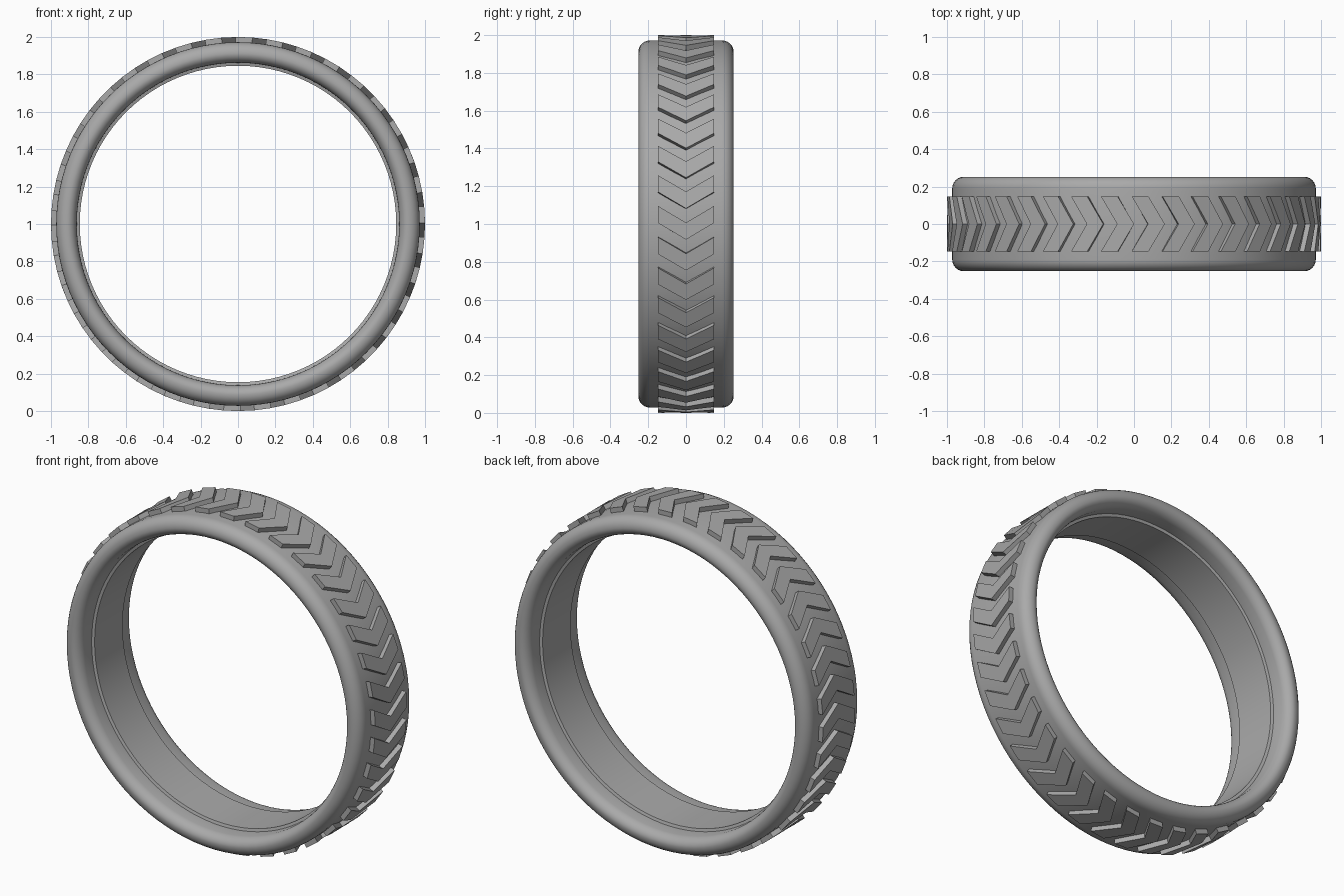
import bpy, bmesh, math
from mathutils import Vector

cube = bpy.data.objects.get("Cube")
if cube:
    bpy.data.objects.remove(cube, do_unlink=True)

rubber = bpy.data.materials.new("grey rubber")
rubber.use_nodes = True
rubber.diffuse_color = (0.4, 0.4, 0.4, 1)
rubber.node_tree.nodes["Principled BSDF"].inputs["Base Color"].default_value = (0.4, 0.4, 0.4, 1)

CENTRE_Z = 1.0
BODY_R = 0.972
TREAD_R = 1.0
SEGMENTS = 96


def ring_point(angle, radius, y):
    """Point on the wheel; the angle runs clockwise from the top."""
    return Vector((radius * math.sin(angle), y, CENTRE_Z + radius * math.cos(angle)))


def finish(bm, name, smooth_angle):
    bmesh.ops.recalc_face_normals(bm, faces=bm.faces)
    mesh = bpy.data.meshes.new(name)
    bm.to_mesh(mesh)
    bm.free()
    mesh.materials.append(rubber)
    obj = bpy.data.objects.new(name, mesh)
    bpy.context.collection.objects.link(obj)
    bpy.ops.object.select_all(action='DESELECT')
    obj.select_set(True)
    bpy.context.view_layer.objects.active = obj
    bpy.ops.object.shade_smooth_by_angle(angle=math.radians(smooth_angle))
    return obj


# Tyre body: half of the cross-section as (y, radius), mirrored and revolved
def arc(cy, cr, ry, rr, start, end, steps):
    angles = [math.radians(start + (end - start) * i / steps) for i in range(steps + 1)]
    return [(cy + ry * math.cos(a), cr + rr * math.sin(a)) for a in angles]


half = [(0.0, BODY_R)]
half += arc(0.19, 0.912, 0.062, 0.06, 90, 0, 6)
half += arc(0.19, 0.912, 0.062, 0.05, -12, -80, 5)
half += [(0.135, 0.862), (0.13, 0.846), (0.0, 0.846)]
profile = half + [(-y, r) for y, r in reversed(half[1:-1])]

bm = bmesh.new()
rings = [[bm.verts.new(ring_point(math.tau * s / SEGMENTS, r, y)) for y, r in profile]
         for s in range(SEGMENTS)]
count = len(profile)
for s in range(SEGMENTS):
    here, after = rings[s], rings[(s + 1) % SEGMENTS]
    for i in range(count):
        j = (i + 1) % count
        bm.faces.new((here[i], here[j], after[j], after[i]))
finish(bm, "tyre_body", 35)

# Tread: raised chevron blocks pointing along the rolling direction
BLOCKS = 38
HALF_WIDTH = 0.148
LENGTH = 0.09
SWEEP = 0.088
PHASE = 0.0

bm = bmesh.new()
for b in range(BLOCKS):
    tip = math.tau * b / BLOCKS + PHASE
    sections = []
    for y in (-HALF_WIDTH, 0.0, HALF_WIDTH):
        lead = tip - SWEEP * abs(y) / HALF_WIDTH
        sections.append([bm.verts.new(ring_point(a, r, y)) for a, r in
                         ((lead, BODY_R - 0.02), (lead, TREAD_R),
                          (lead - LENGTH, TREAD_R), (lead - LENGTH, BODY_R - 0.02))])
    for first, second in zip(sections, sections[1:]):
        for i in range(4):
            j = (i + 1) % 4
            bm.faces.new((first[i], first[j], second[j], second[i]))
    bm.faces.new(sections[0])
    bm.faces.new(sections[-1])
finish(bm, "tread_blocks", 20)
